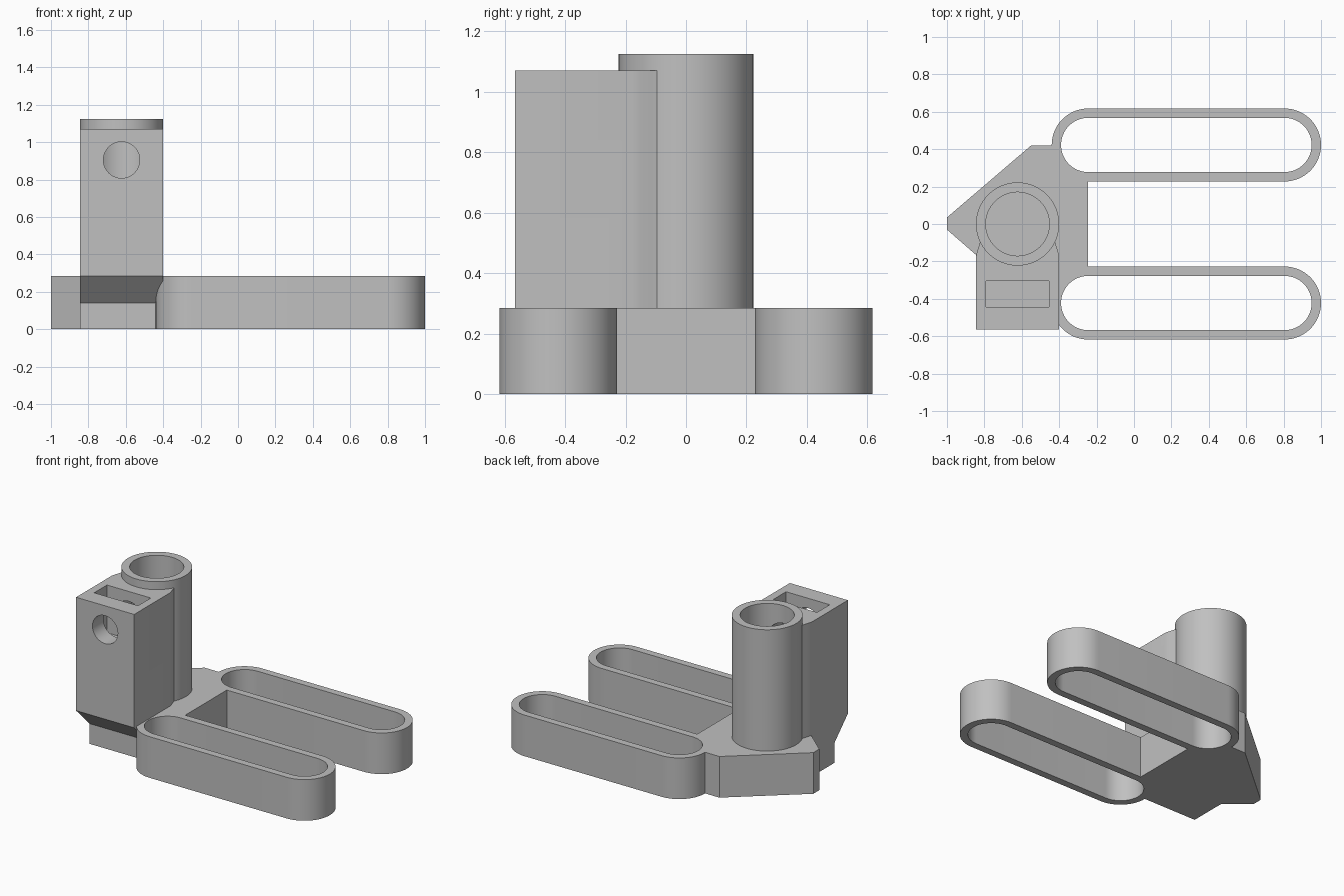
import bpy
import bmesh
from math import pi, cos, sin
from mathutils import Vector

if "Cube" in bpy.data.objects:
    bpy.data.objects.remove(bpy.data.objects["Cube"], do_unlink=True)

# Single grey plastic
grey = bpy.data.materials.new("grey_plastic")
grey.use_nodes = True
colour = (0.53, 0.53, 0.53, 1)
grey.diffuse_color = colour
bsdf = next(n for n in grey.node_tree.nodes if n.type == "BSDF_PRINCIPLED")
bsdf.inputs["Base Color"].default_value = colour

BASE_TOP = 0.285
TUBE_X, TUBE_R = -0.6225, 0.2225
ARM_Y = 0.4225


def arc(cx, cy, r, start, end, n):
    return [(cx + r * cos(start + (end - start) * i / n),
             cy + r * sin(start + (end - start) * i / n)) for i in range(n + 1)]


def stadium(cy, r):
    return (arc(0.805, cy, r, -pi / 2, pi / 2, 32)
            + arc(-0.245, cy, r, pi / 2, 3 * pi / 2, 32))


def circle(cx, cy, r, n=96):
    return arc(cx, cy, r, 0, 2 * pi, n)[:-1]


def prism(name, outline, z0, z1, along_y=False, cut=None):
    """Extrude an outline; optionally trim by a plane (point, normal)."""
    bm = bmesh.new()
    if along_y:
        pts = [(x, z0, z) for x, z in outline]
        step = Vector((0, z1 - z0, 0))
    else:
        pts = [(x, y, z0) for x, y in outline]
        step = Vector((0, 0, z1 - z0))
    face = bm.faces.new([bm.verts.new(p) for p in pts])
    ext = bmesh.ops.extrude_face_region(bm, geom=[face])["geom"]
    moved = [v for v in ext if isinstance(v, bmesh.types.BMVert)]
    bmesh.ops.translate(bm, vec=step, verts=moved)
    if cut:
        bmesh.ops.bisect_plane(bm, geom=bm.verts[:] + bm.edges[:] + bm.faces[:],
                               plane_co=cut[0], plane_no=cut[1], clear_outer=True)
        bmesh.ops.holes_fill(bm, edges=[e for e in bm.edges if e.is_boundary])
    bmesh.ops.recalc_face_normals(bm, faces=bm.faces[:])
    mesh = bpy.data.meshes.new(name)
    bm.to_mesh(mesh)
    bm.free()
    mesh.materials.append(grey)
    obj = bpy.data.objects.new(name, mesh)
    bpy.context.collection.objects.link(obj)
    return obj


def combine(body, other, operation):
    bpy.context.view_layer.objects.active = body
    mod = body.modifiers.new(operation, "BOOLEAN")
    mod.operation = operation
    mod.solver = "EXACT"
    mod.object = other
    bpy.ops.object.modifier_apply(modifier=mod.name)
    bpy.data.objects.remove(other, do_unlink=True)


# Pointed base plate
body = prism("slotted_bracket", [
    (-1, -0.03), (-0.845, -0.165), (-0.845, -0.42), (-0.245, -0.42),
    (-0.245, 0.42), (-0.55, 0.42), (-1, 0.035)], 0, BASE_TOP)

# Two rounded arms
for side in (-1, 1):
    combine(body, prism("arm", stadium(side * ARM_Y, 0.195), 0, BASE_TOP), "UNION")

# Clamp block with tapered shoulders and a sloped underside
half = [(0.2225, -0.565), (0.2225, -0.175), (0.217, -0.15), (0.208, -0.122), (0.2, -0.095)]
plan = ([(TUBE_X + x, y) for x, y in half]
        + [(TUBE_X - x, y) for x, y in reversed(half)])
combine(body, prism("clamp_block", plan, 0.14, 1.07,
                    cut=((0, -0.565, BASE_TOP), (0, -1, -1))), "UNION")

# Upright tube
combine(body, prism("tube", circle(TUBE_X, 0, TUBE_R), 0.1, 1.125), "UNION")

# Openings: arm slots, tube bore, nut pocket and screw hole
for side in (-1, 1):
    combine(body, prism("arm_slot", stadium(side * ARM_Y, 0.145), -0.1, 0.4), "DIFFERENCE")
combine(body, prism("bore", circle(TUBE_X, 0, 0.17), BASE_TOP, 1.3), "DIFFERENCE")
pocket = [(-0.79, -0.445), (-0.455, -0.445), (-0.455, -0.305), (-0.79, -0.305)]
combine(body, prism("nut_pocket", pocket, 0.74, 1.3), "DIFFERENCE")
combine(body, prism("screw_hole", circle(TUBE_X, 0.905, 0.097, 64), -0.7, 0, True), "DIFFERENCE")

# Smooth curved walls, crisp edges
bpy.ops.object.select_all(action="DESELECT")
body.select_set(True)
bpy.context.view_layer.objects.active = body
bpy.ops.object.shade_smooth_by_angle(angle=pi / 6)
